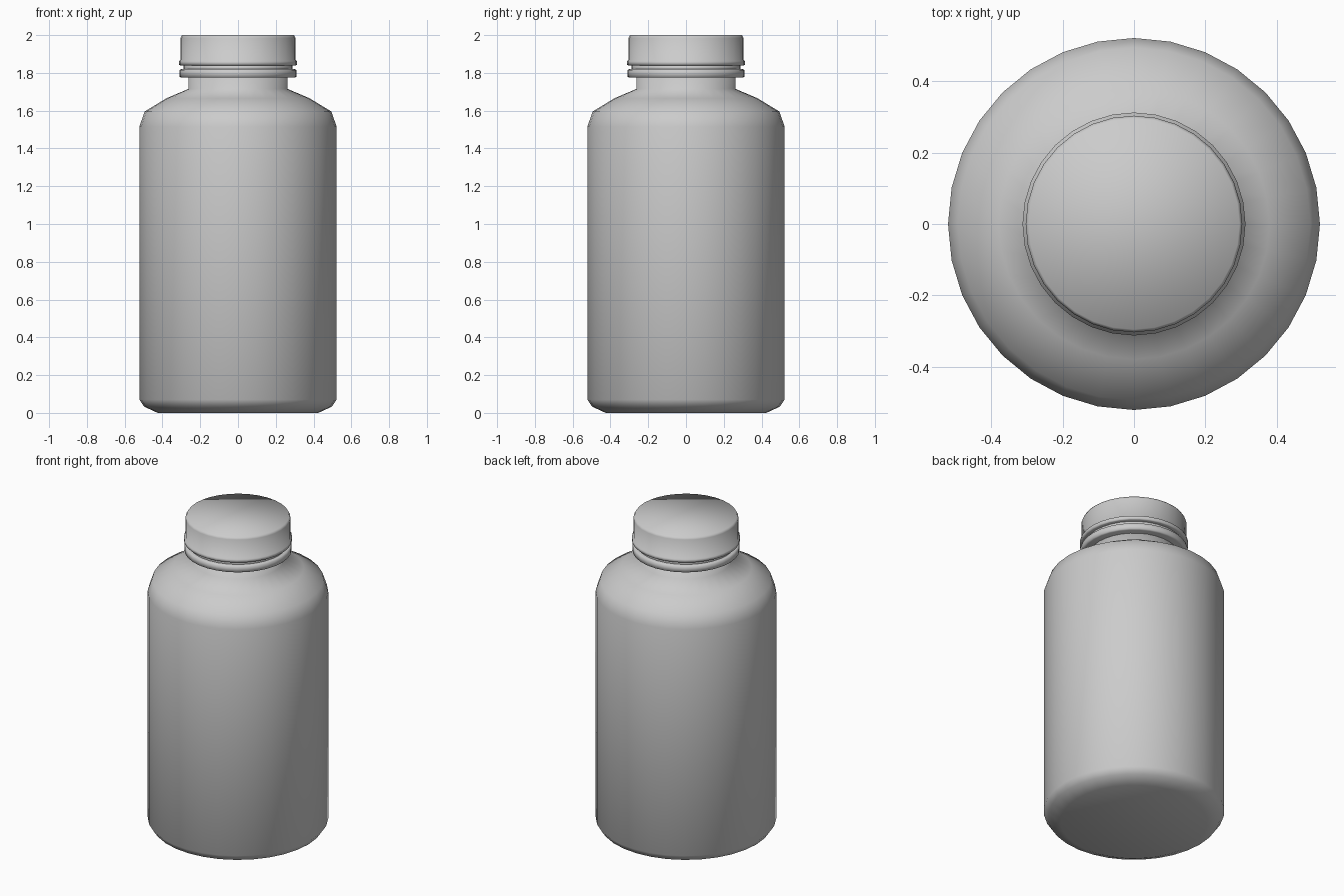
import bpy
import bmesh
import math

SIDES = 32

old = bpy.data.objects.get("Cube")
if old:
    bpy.data.objects.remove(old, do_unlink=True)

# One plain grey plastic for the whole container
grey = bpy.data.materials.new("grey plastic")
grey.use_nodes = True
colour = (0.6, 0.6, 0.6, 1.0)
grey.diffuse_color = colour
grey.node_tree.nodes["Principled BSDF"].inputs["Base Color"].default_value = colour


def lathe(name, profile):
    """Turn a bottom-to-top (radius, height) profile into a capped, smooth solid."""
    bm = bmesh.new()
    rings = []
    for r, z in profile:
        angles = [math.tau * i / SIDES for i in range(SIDES)]
        rings.append([bm.verts.new((r * math.cos(a), r * math.sin(a), z)) for a in angles])
    for low, high in zip(rings, rings[1:]):
        for i in range(SIDES):
            j = (i + 1) % SIDES
            bm.faces.new((low[i], low[j], high[j], high[i]))
    bm.faces.new(rings[0][::-1])
    bm.faces.new(rings[-1])
    for face in bm.faces:
        face.smooth = True
    mesh = bpy.data.meshes.new(name)
    bm.to_mesh(mesh)
    bm.free()
    mesh.materials.append(grey)
    obj = bpy.data.objects.new(name, mesh)
    bpy.context.collection.objects.link(obj)
    return obj


# Bottle body: chamfered base, straight wall, rounded shoulder, neck
lathe("bottle_body", [
    (0.425, 0.0), (0.497, 0.033), (0.522, 0.07), (0.522, 1.515),
    (0.495, 1.595), (0.38, 1.665), (0.263, 1.715), (0.263, 1.80),
])

# Tamper ring under the cap
lathe("tamper_ring", [
    (0.30, 1.775), (0.31, 1.78), (0.31, 1.815), (0.30, 1.82),
])

# Recessed band between ring and cap
lathe("recessed_band", [(0.288, 1.80), (0.288, 1.85)])

# Screw cap with a thin flange at its lower edge
lathe("screw_cap", [
    (0.305, 1.84), (0.313, 1.844), (0.313, 1.863), (0.304, 1.868),
    (0.304, 1.985), (0.296, 2.0),
])
